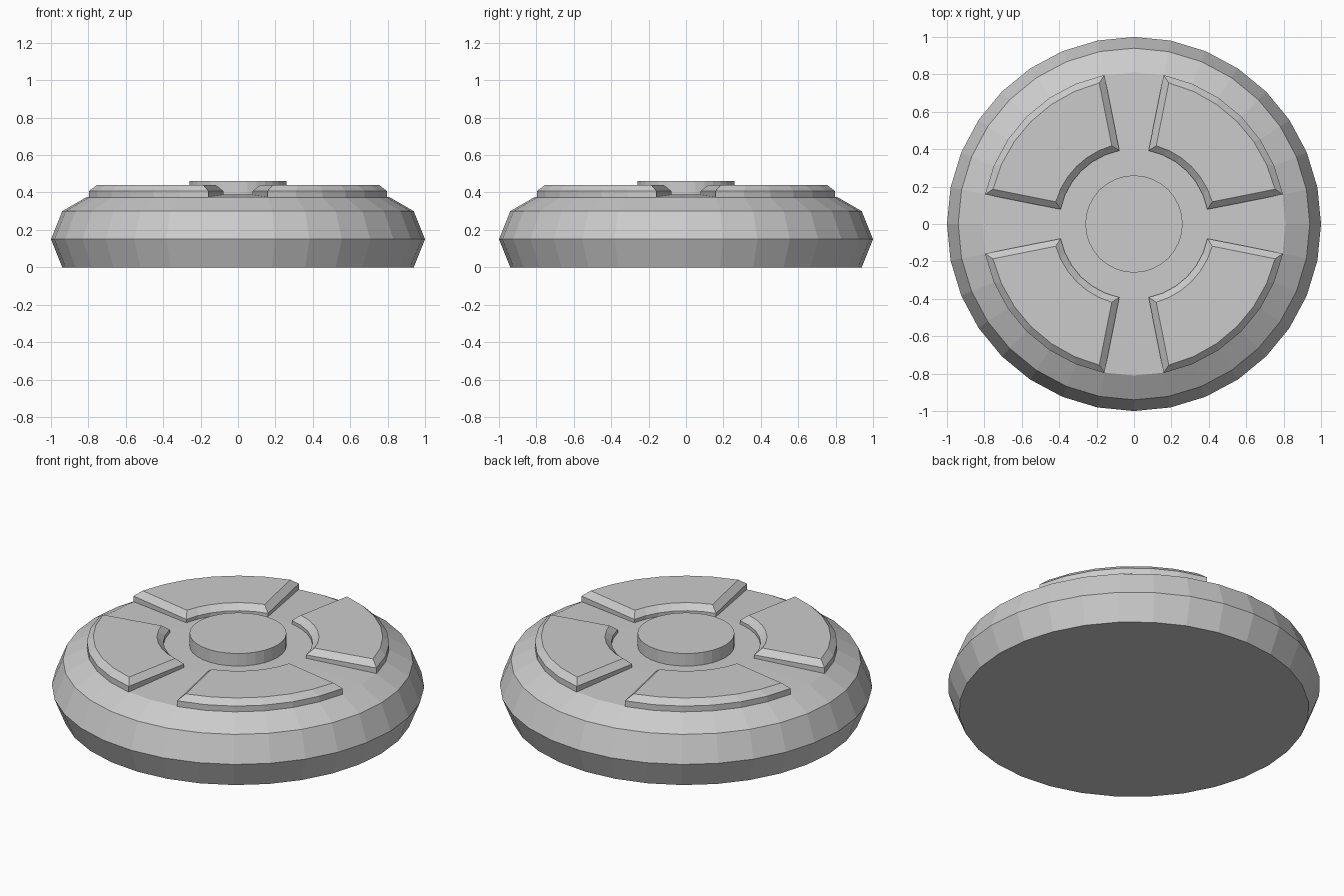
import bpy, bmesh, math

cube = bpy.data.objects.get("Cube")
if cube:
    bpy.data.objects.remove(cube, do_unlink=True)

SIDES = 32
STEP = math.tau / SIDES

grey = bpy.data.materials.new("plain grey")
grey.use_nodes = True
COLOUR = (0.6, 0.6, 0.6, 1)
grey.diffuse_color = COLOUR
grey.node_tree.nodes["Principled BSDF"].inputs["Base Color"].default_value = COLOUR


def finish(name, bm):
    bmesh.ops.recalc_face_normals(bm, faces=bm.faces)
    mesh = bpy.data.meshes.new(name)
    bm.to_mesh(mesh)
    bm.free()
    mesh.materials.append(grey)
    obj = bpy.data.objects.new(name, mesh)
    bpy.context.collection.objects.link(obj)
    return obj


def lathe(name, profile):
    """Closed solid turned from (radius, height) points."""
    bm = bmesh.new()
    rings = [[bm.verts.new((r * math.cos(i * STEP), r * math.sin(i * STEP), z))
              for i in range(SIDES)] for r, z in profile]
    for low, high in zip(rings, rings[1:]):
        for i in range(SIDES):
            j = (i + 1) % SIDES
            bm.faces.new((low[i], low[j], high[j], high[i]))
    bm.faces.new(rings[0])
    bm.faces.new(rings[-1])
    return finish(name, bm)


def sector(bm, r_in, r_out, inset, z, start, count):
    """Outline of a ring sector, shrunk by an even inset."""
    r_in, r_out = r_in + inset, r_out - inset
    points = []
    for r, order in ((r_out, range(count + 1)), (r_in, range(count, -1, -1))):
        trim = math.asin(inset / r)
        for i in order:
            a = start + trim + (count * STEP - 2 * trim) * i / count
            points.append(bm.verts.new((r * math.cos(a), r * math.sin(a), z)))
    return points


def pad(name, start):
    """Raised quarter pad with a chamfered top."""
    bm = bmesh.new()
    count = 6
    loops = [sector(bm, 0.4, 0.812, inset, z, start, count)
             for inset, z in ((0, 0.37), (0, 0.408), (0.035, 0.44))]
    n = len(loops[0])
    for low, high in zip(loops, loops[1:]):
        for i in range(n):
            j = (i + 1) % n
            bm.faces.new((low[i], low[j], high[j], high[i]))
    # Caps are strips between the outer and inner arcs
    for loop in (loops[0], loops[-1]):
        for i in range(count):
            bm.faces.new((loop[i], loop[i + 1], loop[n - 2 - i], loop[n - 1 - i]))
    return finish(name, bm)


# Rounded body with a nearly flat top
lathe("body", [(0.94, 0), (1.0, 0.15), (0.94, 0.3), (0.81, 0.375), (0.4, 0.388)])

# Central button
lathe("centre_button", [(0.26, 0.38), (0.26, 0.462)])

# Four pads around the button
for k, label in enumerate(("back_left", "back_right", "front_right", "front_left")):
    pad(label + "_pad", STEP + k * math.pi / 2)
